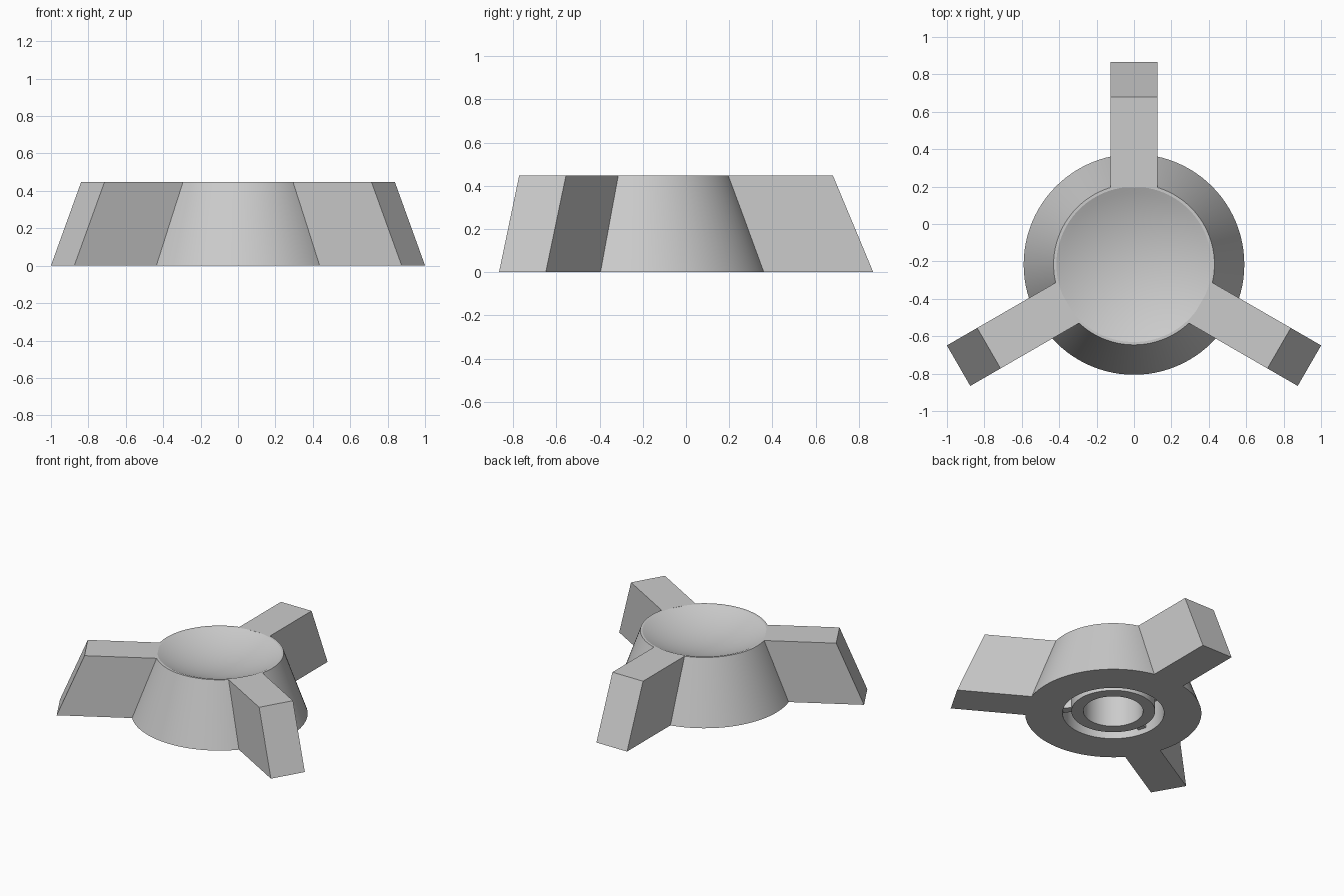
import bpy, bmesh
from math import sin, cos, pi, radians, sqrt
from mathutils import Matrix, Vector

cube = bpy.data.objects.get("Cube")
if cube:
    bpy.data.objects.remove(cube, do_unlink=True)

CENTRE = Vector((0, -0.216, 0))
HEIGHT = 0.448
RIM, DISH_DEPTH = 0.415, 0.09

grey = bpy.data.materials.new("plain grey")
grey.use_nodes = True
grey.diffuse_color = (0.6, 0.6, 0.6, 1)
grey.node_tree.nodes["Principled BSDF"].inputs["Base Color"].default_value = (0.6, 0.6, 0.6, 1)


def finish(name, bm):
    bmesh.ops.recalc_face_normals(bm, faces=bm.faces)
    mesh = bpy.data.meshes.new(name)
    bm.to_mesh(mesh)
    bm.free()
    mesh.materials.append(grey)
    obj = bpy.data.objects.new(name, mesh)
    obj.location = CENTRE
    bpy.context.collection.objects.link(obj)
    return obj


def lathe(name, profile, steps=96):
    bm = bmesh.new()
    verts = [bm.verts.new((r, 0, z)) for r, z in profile]
    edges = [bm.edges.new(pair) for pair in zip(verts, verts[1:])]
    bmesh.ops.spin(bm, geom=verts + edges, cent=(0, 0, 0), axis=(0, 0, 1),
                   angle=2 * pi, steps=steps, use_merge=True)
    bmesh.ops.remove_doubles(bm, verts=bm.verts, dist=1e-4)
    return finish(name, bm)


def radial_block(name, outline, width, angle):
    """Extrude a (radius, height) outline across its width, turned about z."""
    bm = bmesh.new()
    face = bm.faces.new([bm.verts.new((r, -width / 2, z)) for r, z in outline])
    side = bmesh.ops.extrude_face_region(bm, geom=[face])["geom"]
    bmesh.ops.translate(bm, vec=(0, width, 0),
                        verts=[v for v in side if isinstance(v, bmesh.types.BMVert)])
    bmesh.ops.rotate(bm, verts=bm.verts, matrix=Matrix.Rotation(angle, 3, 'Z'))
    return finish(name, bm)


# Tapered hub: blind hole and ring groove below, shallow spherical dish above
ball = (RIM ** 2 + DISH_DEPTH ** 2) / (2 * DISH_DEPTH)
dish = []
for i in range(13):
    r = RIM * (1 - i / 12)
    dish.append((r, HEIGHT - DISH_DEPTH + ball - sqrt(ball ** 2 - r ** 2)))
profile = [(0, 0.25), (0.2, 0.25), (0.2, 0.015), (0.28, 0.015), (0.28, 0.2),
           (0.34, 0.2), (0.34, 0), (0.59, 0), (0.43, HEIGHT)] + dish
hub = lathe("hub", profile)
bpy.ops.object.select_all(action='DESELECT')
hub.select_set(True)
bpy.context.view_layer.objects.active = hub
bpy.ops.object.shade_smooth_by_angle(angle=radians(20))

# Three sloping arms, and three ribs bridging the groove
arm = [(0.55, 0), (1.083, 0), (0.896, HEIGHT), (0.412, HEIGHT)]
rib = [(0.27, 0.04), (0.35, 0.04), (0.35, 0.21), (0.27, 0.21)]
for i, place in enumerate(("back", "right", "left")):
    turn = radians(90 + 120 * i)
    radial_block(place + "_arm", arm, 0.25, turn)
    radial_block(place + "_groove_rib", rib, 0.06, turn - radians(15))
